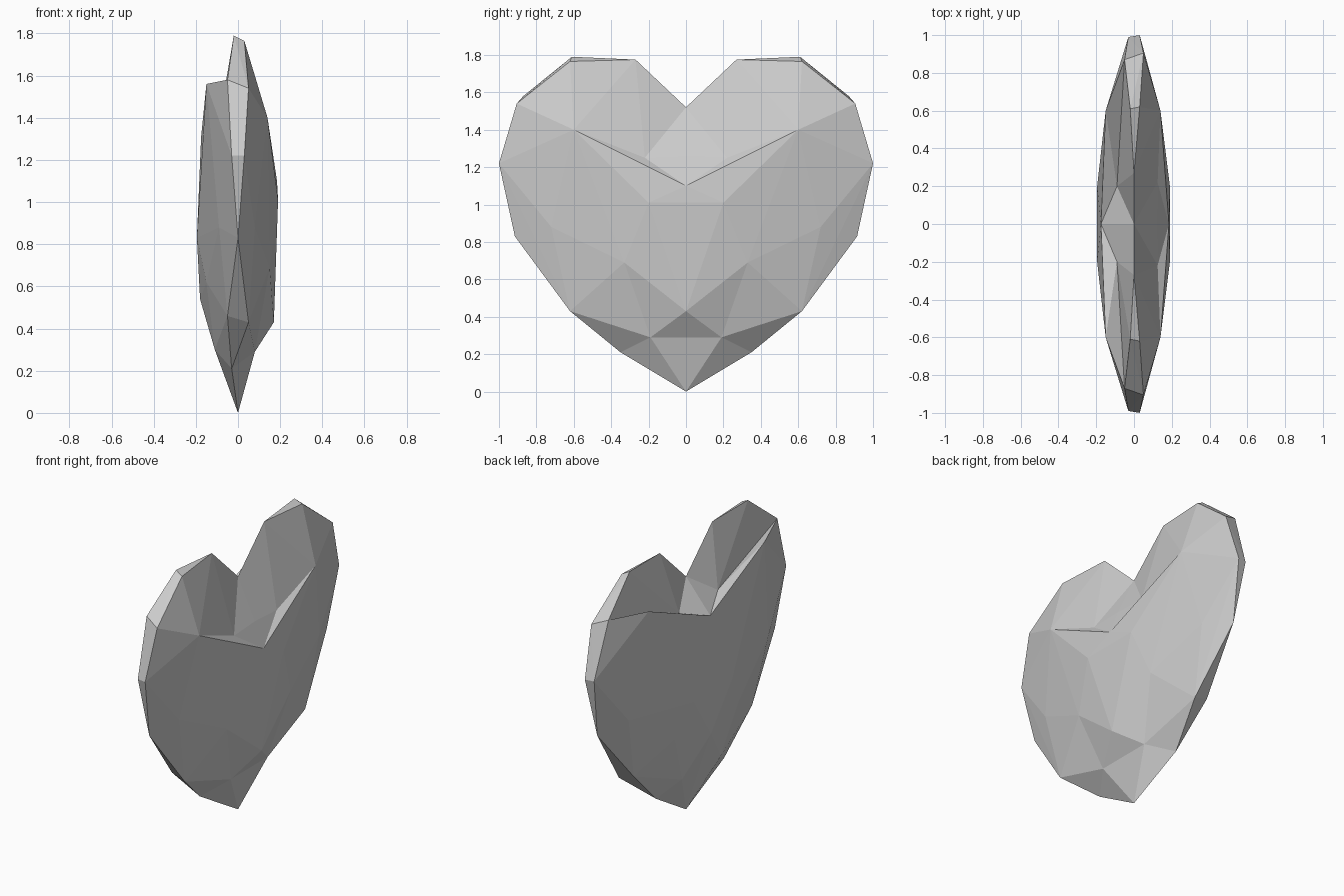
import bpy, bmesh
from mathutils import Vector

if "Cube" in bpy.data.objects:
    bpy.data.objects.remove(bpy.data.objects["Cube"])

# Half of the faceted heart (y >= 0) is a convex lobe: corner points (x, y, z)
middle = [(0, 0), (.17, .43), (.19, 1.01), (.185, 1.1), (.122, 1.26),
          (.05, 1.41), (0, 1.52), (-.175, 1.31), (-.195, .83), (-.18, .54)]
rim = [(-.03, .35, .21), (.05, .62, .43), (-.05, .61, .46), (0, .915, .83),
       (.03, 1, 1.22), (-.03, .99, 1.22), (.05, .905, 1.54), (-.05, .87, 1.58),
       (.03, .62, 1.765), (-.02, .61, 1.79), (0, .27, 1.775)]
right_side = [(.15, .33, .69), (.19, .2, 1.01), (.14, .6, 1.4), (.08, .72, .88)]
left_side = [(-.11, .2, .3), (-.15, .33, .62), (-.195, .2, .83),
             (-.15, .6, 1.56), (-.09, .72, .88)]

bm = bmesh.new()
for p in [(x, 0, z) for x, z in middle] + rim + right_side + left_side:
    bm.verts.new(p)
bmesh.ops.convex_hull(bm, input=bm.verts[:])
bmesh.ops.delete(bm, geom=[v for v in bm.verts if not v.link_faces], context='VERTS')


def on_plane(f):
    return all(abs(v.co.y) < 1e-4 for v in f.verts)


def sink(ring, point):
    """Replace the faces spanned by the ring points with a fan to a sunken point."""
    ring = [Vector(r) for r in ring]
    near = lambda v: any((v.co - r).length < 1e-3 for r in ring)
    cap = [f for f in bm.faces if not on_plane(f) and all(near(v) for v in f.verts)]
    if not cap:
        return
    bmesh.ops.delete(bm, geom=cap, context='FACES')
    hub = bm.verts.new(point)
    for e in [e for e in bm.edges if len(e.link_faces) == 1]:
        bm.faces.new((*e.verts, hub))


# Hollow on the left of the lobe top, shelf on the right, dent near the tip
sink([(-.05, .87, 1.58), (-.15, .6, 1.56), (-.175, 0, 1.31), (0, 0, 1.52),
      (0, .27, 1.775), (-.02, .61, 1.79)], (-.09, .2, 1.38))
sink([(.14, .6, 1.4), (.185, 0, 1.1), (.122, 0, 1.26), (.05, 0, 1.41),
      (0, .27, 1.775), (0, 0, 1.52)], (.125, .22, 1.25))
sink([(.17, 0, .43), (0, 0, 0), (-.03, .35, .21), (.05, .62, .43),
      (.15, .33, .69)], (.08, .19, .29))

# Open the middle plane
bmesh.ops.delete(bm, geom=[f for f in bm.faces if on_plane(f)], context='FACES')

# Break in the centre line above the tip
for e in bm.edges[:]:
    zs = sorted(v.co.z for v in e.verts)
    if all(abs(v.co.y) < 1e-4 and v.co.x > -.01 for v in e.verts) and zs[0] < .01:
        low = min(e.verts, key=lambda v: v.co.z)
        apex = [v for v in e.link_faces[0].verts if v not in e.verts][0]
        _, mid = bmesh.utils.edge_split(e, low, .5)
        mid.co = (.08, 0, .29)
        bmesh.ops.connect_verts(bm, verts=[mid, apex])
        break

# Mirror to the other lobe
bmesh.ops.mirror(bm, geom=bm.verts[:] + bm.edges[:] + bm.faces[:], axis='Y', merge_dist=1e-4)
bmesh.ops.remove_doubles(bm, verts=bm.verts[:], dist=1e-4)
bmesh.ops.recalc_face_normals(bm, faces=bm.faces[:])

mesh = bpy.data.meshes.new("faceted_heart")
bm.to_mesh(mesh)
bm.free()
bpy.context.collection.objects.link(bpy.data.objects.new("faceted_heart", mesh))
